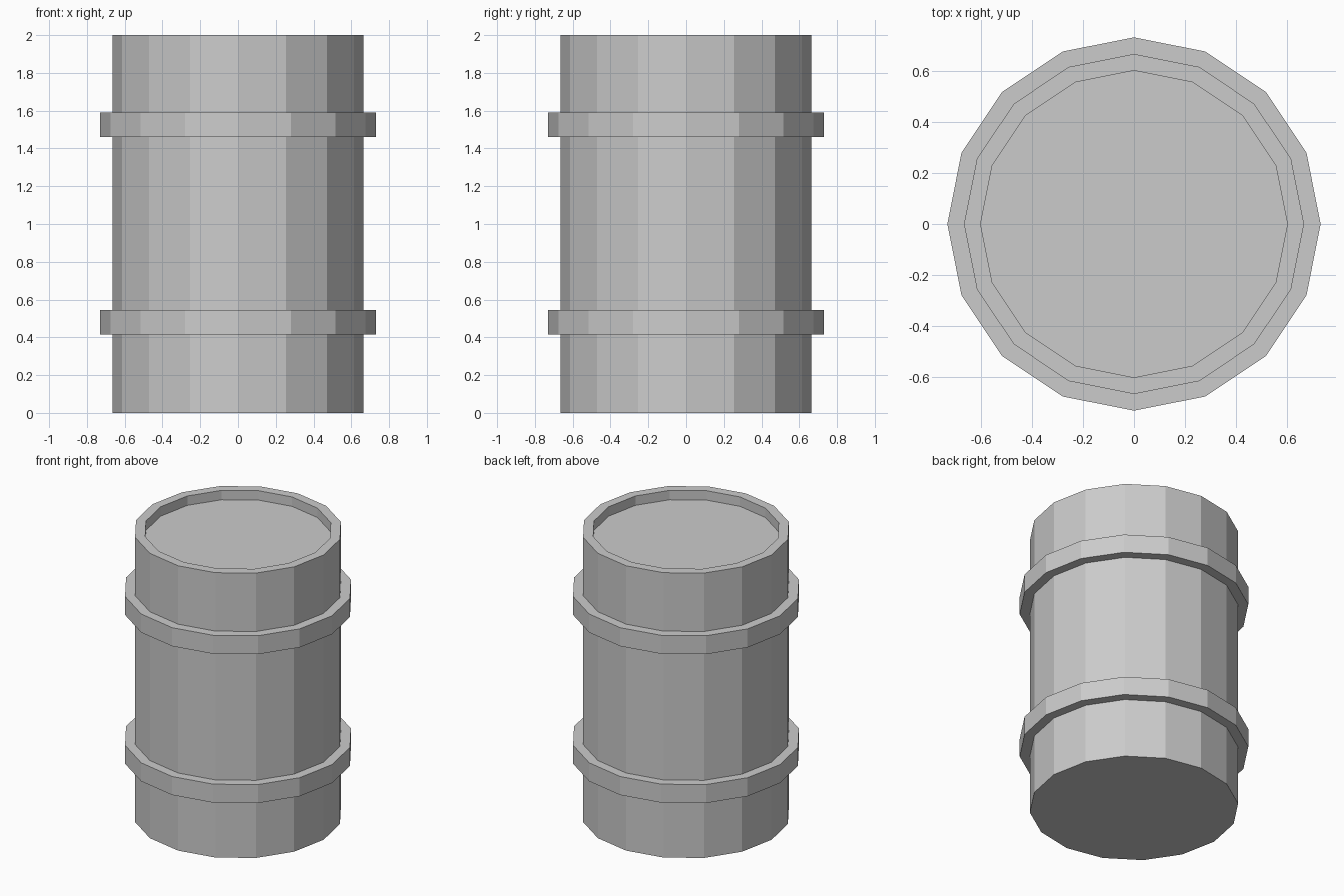
import bpy, bmesh
from math import cos, sin, pi

if "Cube" in bpy.data.objects:
    bpy.data.objects.remove(bpy.data.objects["Cube"])

SIDES = 16
BODY_R, BAND_R, LID_R = 0.665, 0.73, 0.60
BANDS = [(0.415, 0.545), (1.46, 1.59)]
HEIGHT, LID_Z = 2.0, 1.934


def lathe(name, profile):
    """Spin an (r, z) profile into a flat-faced solid, capped at both ends."""
    bm = bmesh.new()
    rings = [[bm.verts.new((r * cos(2 * pi * i / SIDES), r * sin(2 * pi * i / SIDES), z))
              for i in range(SIDES)] for r, z in profile]
    for a, b in zip(rings, rings[1:]):
        for i in range(SIDES):
            j = (i + 1) % SIDES
            bm.faces.new((a[i], a[j], b[j], b[i]))
    bm.faces.new(rings[0][::-1])
    bm.faces.new(rings[-1])
    bmesh.ops.recalc_face_normals(bm, faces=bm.faces)
    mesh = bpy.data.meshes.new(name)
    bm.to_mesh(mesh)
    bm.free()
    obj = bpy.data.objects.new(name, mesh)
    bpy.context.collection.objects.link(obj)
    return obj


# Drum: wall with two raised bands, rim and recessed lid in one outline
profile = [(BODY_R, 0)]
for low, high in BANDS:
    profile += [(BODY_R, low), (BAND_R, low), (BAND_R, high), (BODY_R, high)]
profile += [(BODY_R, HEIGHT), (LID_R, HEIGHT), (LID_R, LID_Z)]
lathe("drum", profile)
